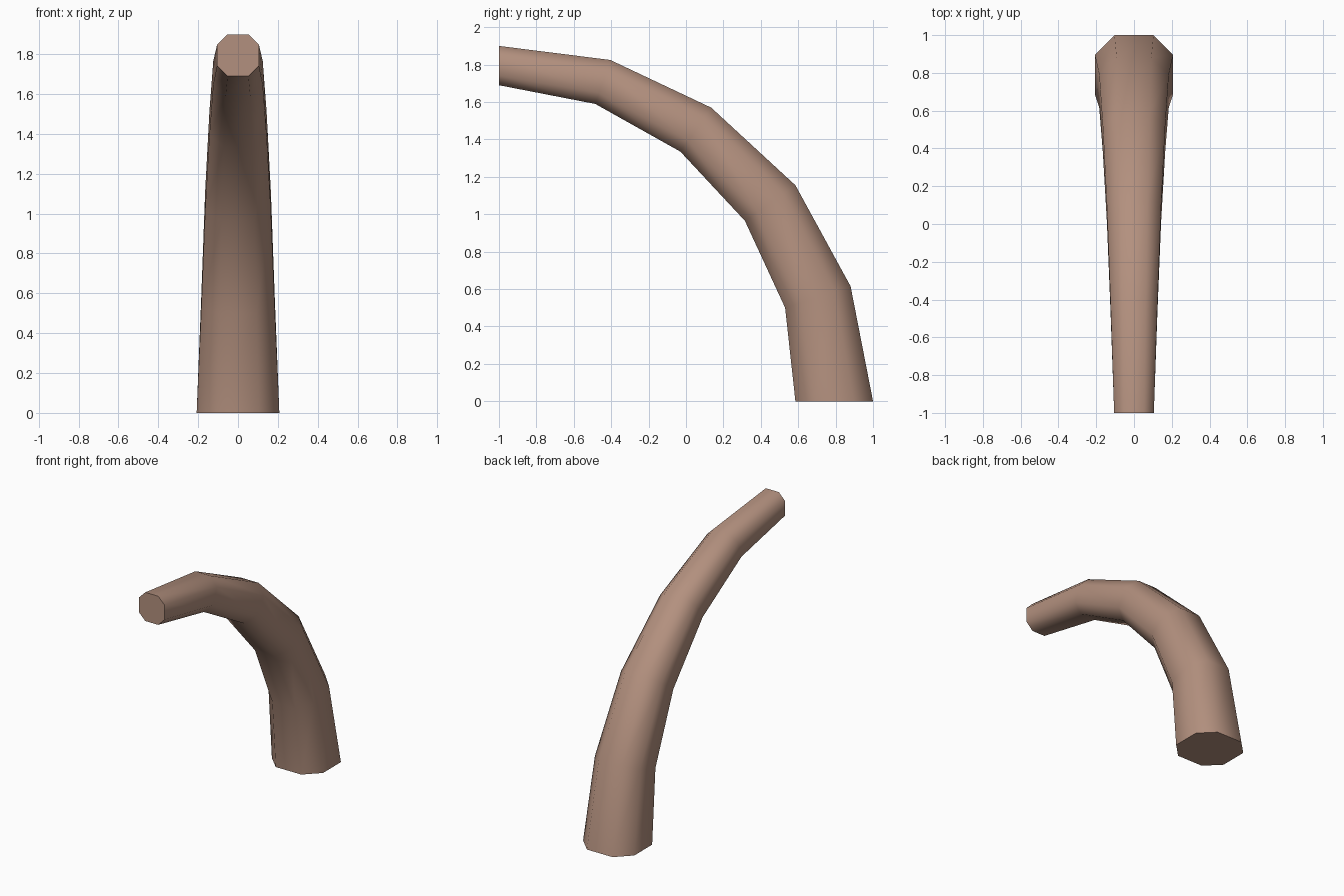
import bpy, bmesh, math
from mathutils import Vector

cube = bpy.data.objects.get("Cube")
if cube:
    bpy.data.objects.remove(cube, do_unlink=True)

# Single matte brown
brown = bpy.data.materials.new("dusty_brown")
brown.use_nodes = True
color = (0.45, 0.28, 0.21, 1)
brown.diffuse_color = color
brown.node_tree.nodes["Principled BSDF"].inputs["Base Color"].default_value = color

# Outer and inner edge of the bend at each ring, as (y, z)
bend = [((1.0, 0), (0.585, 0)),
        ((0.88, 0.615), (0.53, 0.50)),
        ((0.585, 1.155), (0.315, 0.965)),
        ((0.135, 1.57), (-0.03, 1.335)),
        ((-0.405, 1.825), (-0.485, 1.59)),
        ((-1.0, 1.90), (-1.0, 1.69))]

# Chamfered square section, in units of the half width
section = [(1, 0.5), (0.5, 1), (-0.5, 1), (-1, 0.5),
           (-1, -0.5), (-0.5, -1), (0.5, -1), (1, -0.5)]

# Tapering bent tube with closed ends
bm = bmesh.new()
rings = []
for outer, inner in bend:
    a, b = Vector((0, *outer)), Vector((0, *inner))
    centre, half = (a + b) / 2, (a - b) / 2
    side = Vector((half.length, 0, 0))
    rings.append([bm.verts.new(centre + side * u + half * v) for u, v in section])

count = len(section)
for low, high in zip(rings, rings[1:]):
    for i in range(count):
        j = (i + 1) % count
        bm.faces.new((low[i], low[j], high[j], high[i]))
bm.faces.new(rings[0])
bm.faces.new(rings[-1])
bmesh.ops.recalc_face_normals(bm, faces=bm.faces)

mesh = bpy.data.meshes.new("curved_horn")
bm.to_mesh(mesh)
bm.free()
mesh.materials.append(brown)
horn = bpy.data.objects.new("curved_horn", mesh)
bpy.context.collection.objects.link(horn)

# Smooth sides, crisp end caps
bpy.ops.object.select_all(action='DESELECT')
horn.select_set(True)
bpy.context.view_layer.objects.active = horn
bpy.ops.object.shade_smooth_by_angle(angle=math.radians(60))
